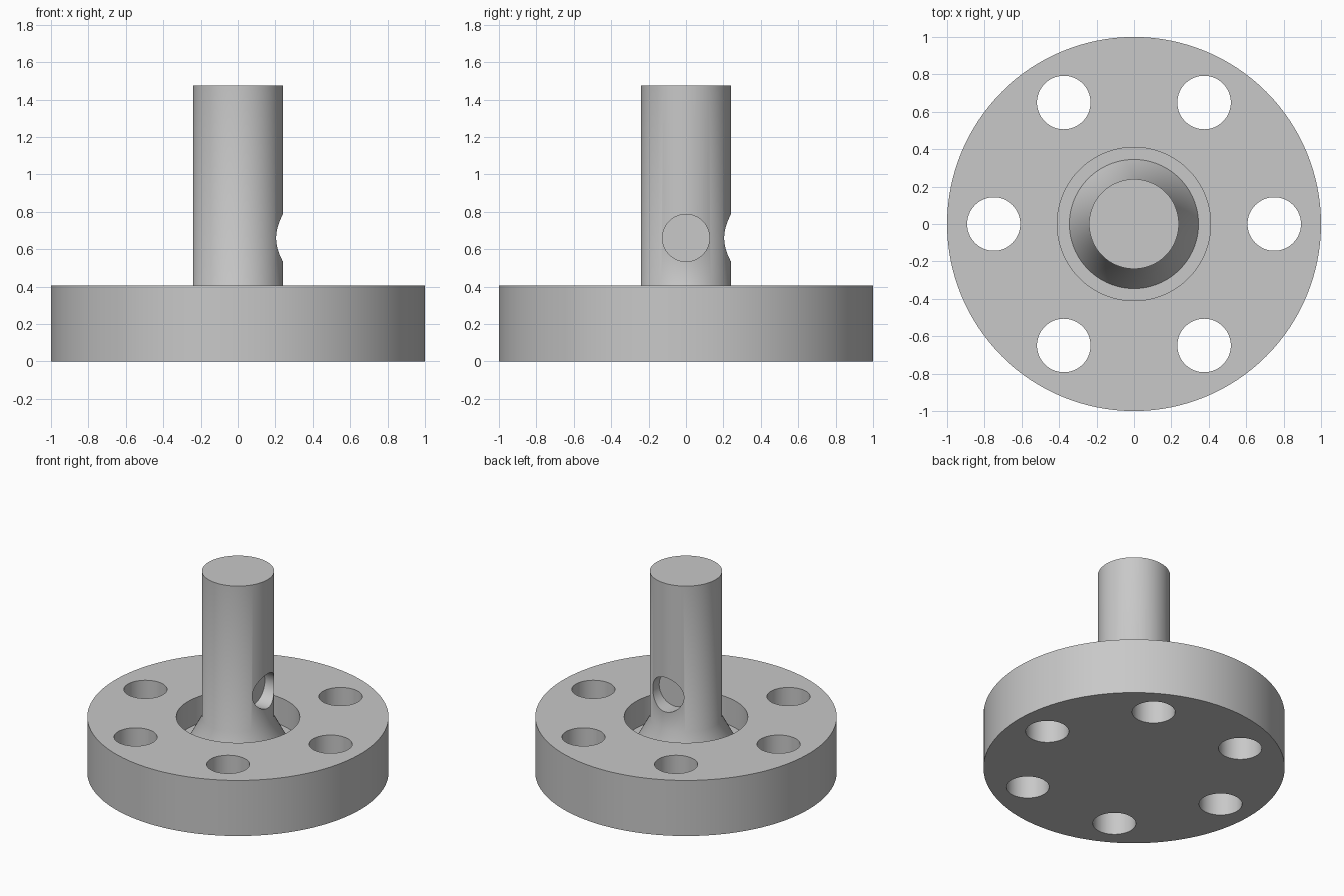
import bpy, bmesh
from math import pi, cos, sin, radians
from mathutils import Matrix, Vector

cube = bpy.data.objects.get("Cube")
if cube:
    bpy.data.objects.remove(cube, do_unlink=True)

# Plain grey material
grey = bpy.data.materials.new("plain_grey")
grey.use_nodes = True
colour = (0.58, 0.58, 0.58, 1)
grey.diffuse_color = colour
grey.node_tree.nodes["Principled BSDF"].inputs["Base Color"].default_value = colour


def add_object(name, bm):
    bmesh.ops.recalc_face_normals(bm, faces=bm.faces)
    mesh = bpy.data.meshes.new(name)
    bm.to_mesh(mesh)
    bm.free()
    mesh.materials.append(grey)
    obj = bpy.data.objects.new(name, mesh)
    bpy.context.collection.objects.link(obj)
    return obj


def lathe(name, profile, steps):
    bm = bmesh.new()
    verts = [bm.verts.new((r, 0, z)) for r, z in profile]
    edges = [bm.edges.new(pair) for pair in zip(verts, verts[1:])]
    bmesh.ops.spin(bm, geom=verts + edges, cent=(0, 0, 0), axis=(0, 0, 1),
                   angle=2 * pi, steps=steps)
    bmesh.ops.remove_doubles(bm, verts=bm.verts, dist=0.0001)
    return add_object(name, bm)


def rod(name, radius, start, end, sides=64):
    start, end = Vector(start), Vector(end)
    axis = end - start
    turn = axis.to_track_quat("Z", "Y").to_matrix().to_4x4()
    bm = bmesh.new()
    bmesh.ops.create_cone(bm, cap_ends=True, segments=sides, radius1=radius,
                          radius2=radius, depth=axis.length,
                          matrix=Matrix.Translation((start + end) / 2) @ turn)
    obj = add_object(name, bm)
    obj.hide_render = True
    return obj


# Flange with a round recess and a post flared at its foot
TOP, FLOOR, HEIGHT, POST = 0.407, 0.21, 1.475, 0.24
flange = lathe("flange_and_post", [
    (0, 0), (1, 0), (1, TOP), (0.41, TOP), (0.41, FLOOR),
    (0.345, FLOOR), (POST, TOP), (POST, HEIGHT), (0, HEIGHT)], 128)

# Six bolt holes through the flange
cutters = []
for i in range(6):
    a = radians(60 * i)
    x, y = 0.75 * cos(a), 0.75 * sin(a)
    cutters.append(rod("bolt_hole_cutter", 0.143, (x, y, -0.2), (x, y, 0.6)))

# Two shallow round pockets in the post
for d in (Vector((1, 0, 0)), Vector((0, 1, 0))):
    lift = Vector((0, 0, 0.66))
    cutters.append(rod("pocket_cutter", 0.126, d * 0.13 + lift, d * 0.5 + lift))

bpy.ops.object.select_all(action="DESELECT")
flange.select_set(True)
bpy.context.view_layer.objects.active = flange
for cutter in cutters:
    mod = flange.modifiers.new("cut", "BOOLEAN")
    mod.operation = "DIFFERENCE"
    mod.solver = "EXACT"
    mod.object = cutter
    bpy.ops.object.modifier_apply(modifier=mod.name)
    bpy.data.objects.remove(cutter, do_unlink=True)

bpy.ops.object.shade_smooth_by_angle(angle=radians(30))
